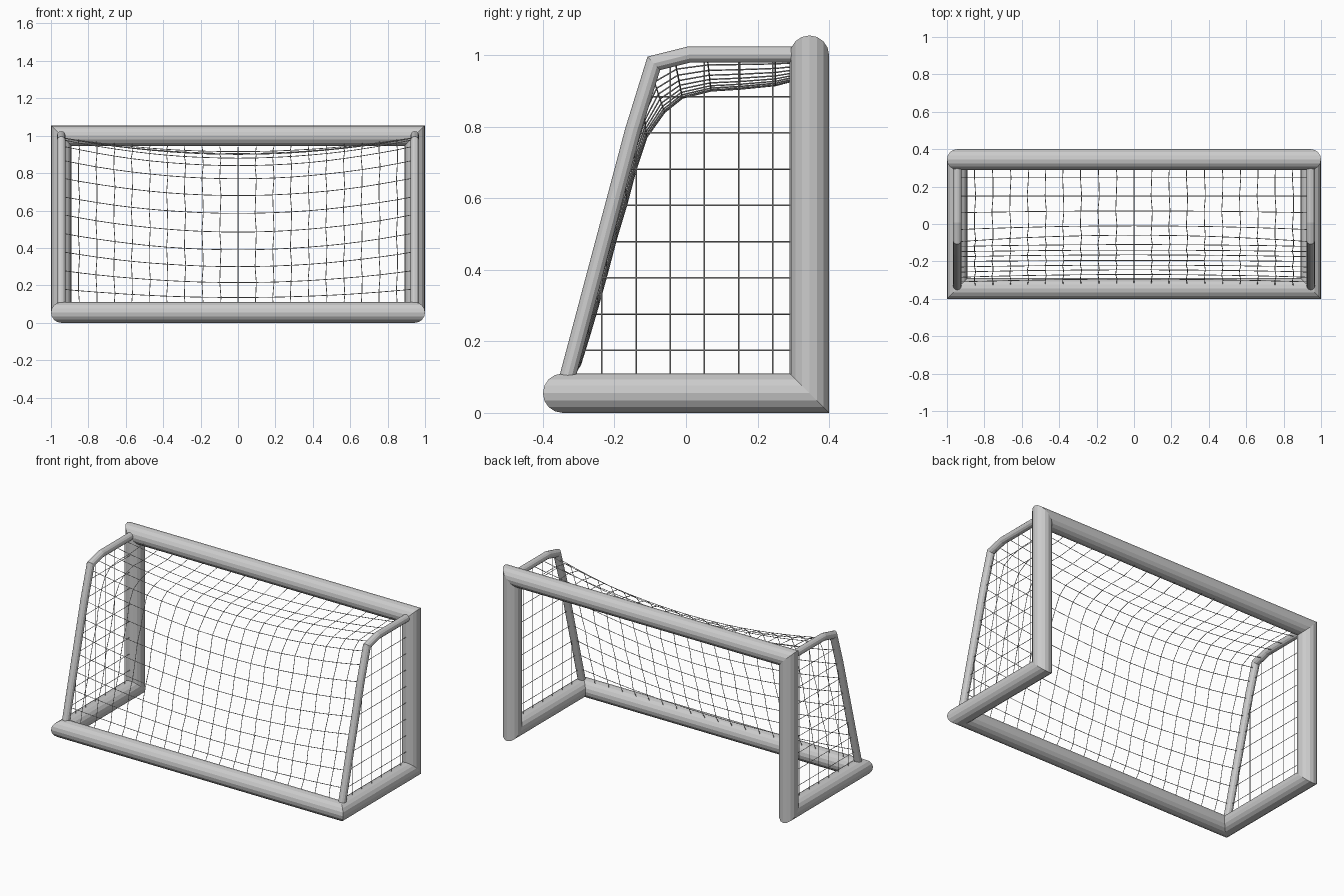
import bpy, bmesh, math
from mathutils import Vector

if "Cube" in bpy.data.objects:
    bpy.data.objects.remove(bpy.data.objects["Cube"])

X, Y, R = 0.945, 0.345, 0.055          # tube centre lines and main radius
TOP = 1.0


def sweep(bm, path, r, n, closed=False):
    """Sweep an n-gon along a path with true mitred corners."""
    pts = [Vector(p) for p in path]
    m = len(pts)
    segs = [(pts[(i + 1) % m] - pts[i]).normalized() for i in range(m)]
    d = segs[0]
    a = d.cross(Vector((0, 1, 0)) if abs(d.y) < 0.9 else Vector((0, 0, 1))).normalized()
    b = d.cross(a)
    mid = [pts[0] + r * (math.cos(t) * a + math.sin(t) * b)
           for t in (2 * math.pi * k / n for k in range(n))]
    rings, cur = [], mid
    for i in range(m):
        if closed:
            before, after = segs[i - 1], segs[i]
        else:
            before, after = segs[max(i - 1, 0)], segs[min(i, m - 2)]
        normal = (before + after).normalized()
        along = segs[0] if i == 0 else before
        cur = [p + along * ((pts[i] - p).dot(normal) / along.dot(normal)) for p in cur]
        rings.append([bm.verts.new(p) for p in cur])
    for i in range(m - 1):
        for k in range(n):
            j = (k + 1) % n
            bm.faces.new((rings[i][k], rings[i][j], rings[i + 1][j], rings[i + 1][k]))
    if closed:
        # carry the last ring onto the first mitre and match its rotation
        normal, along = (segs[-1] + segs[0]).normalized(), segs[-1]
        end = [p + along * ((pts[0] - p).dot(normal) / along.dot(normal)) for p in cur]
        s = min(range(n), key=lambda q: (rings[0][q].co - end[0]).length)
        for k in range(n):
            j = (k + 1) % n
            bm.faces.new((rings[-1][k], rings[-1][j], rings[0][(j + s) % n], rings[0][(k + s) % n]))
    else:
        bm.faces.new(rings[0])
        bm.faces.new(rings[-1])


def make(name, paths, r, n, closed=False):
    bm = bmesh.new()
    for p in paths:
        sweep(bm, p, r, n, closed)
    bmesh.ops.recalc_face_normals(bm, faces=bm.faces[:])
    me = bpy.data.meshes.new(name)
    bm.to_mesh(me)
    bm.free()
    ob = bpy.data.objects.new(name, me)
    bpy.context.collection.objects.link(ob)
    return ob


def interp(v, table):
    """Piecewise linear lookup in (key, value) pairs."""
    table = sorted(table)
    for (k0, v0), (k1, v1) in zip(table, table[1:]):
        if k0 <= v <= k1:
            return v0 + (v1 - v0) * (v - k0) / (k1 - k0)
    return table[0][1] if v < table[0][0] else table[-1][1]


# Main frame: crossbar, posts, side base tubes and rear ground bar in one loop
make("goal_frame", [[(-X, Y, TOP), (X, Y, TOP), (X, Y, R), (X, -Y, R),
                     (-X, -Y, R), (-X, Y, R)]], R, 16, closed=True)

# Bent side supports
support = [(Y, 1.002), (0.01, 1.002), (-0.09, 0.977), (-0.148, 0.79), (-0.342, 0.06)]
for side, s in (("left", -1), ("right", 1)):
    make(side + "_support", [[(s * X, y, z) for y, z in support]], 0.0225, 12)

# Sagging top and back net: edge profile blends to the centre profile
edge = [(.345, .99), (.25, .99), (.15, .99), (.06, .99), (-.03, .98), (-.095, .945),
        (-.12, .87), (-.148, .775), (-.175, .675), (-.20, .58), (-.23, .48),
        (-.257, .38), (-.285, .28), (-.31, .18), (-.335, .08)]
centre = [(.345, .94), (.25, .915), (.15, .905), (.07, .90), (-.01, .88), (-.06, .84),
          (-.11, .77), (-.14, .68), (-.165, .585), (-.195, .485), (-.22, .39),
          (-.245, .30), (-.27, .215), (-.295, .135), (-.335, .07)]


def net_point(c, row):
    w = 1 - (c / 10) ** 2
    (ey, ez), (cy, cz) = edge[row], centre[row]
    wiggle = 0.004 * math.sin(row * 2.1 + c) if abs(c) < 10 and c else 0
    return (c * X / 10 + wiggle, ey + (cy - ey) * w, ez + (cz - ez) * w)


strands = [[net_point(c, r) for r in range(len(edge))] for c in range(-9, 10)]
strands += [[net_point(c, r) for c in range(-10, 11)] for r in range(1, len(edge) - 1)]
make("back_net", strands, 0.002, 4)

# Flat side nets, trimmed to the support
y_at = [(z, y) for y, z in support[1:]]
for side, s in (("left", -1), ("right", 1)):
    rows = [0.175 + 0.1013 * i for i in range(8)]
    cols = [-0.235 + 0.0955 * i for i in range(6)]
    lines = [[(s * X, Y, z), (s * X, interp(z, y_at), z)] for z in rows]
    lines += [[(s * X, y, R), (s * X, y, interp(y, support))] for y in cols]
    make(side + "_side_net", lines, 0.002, 4)
